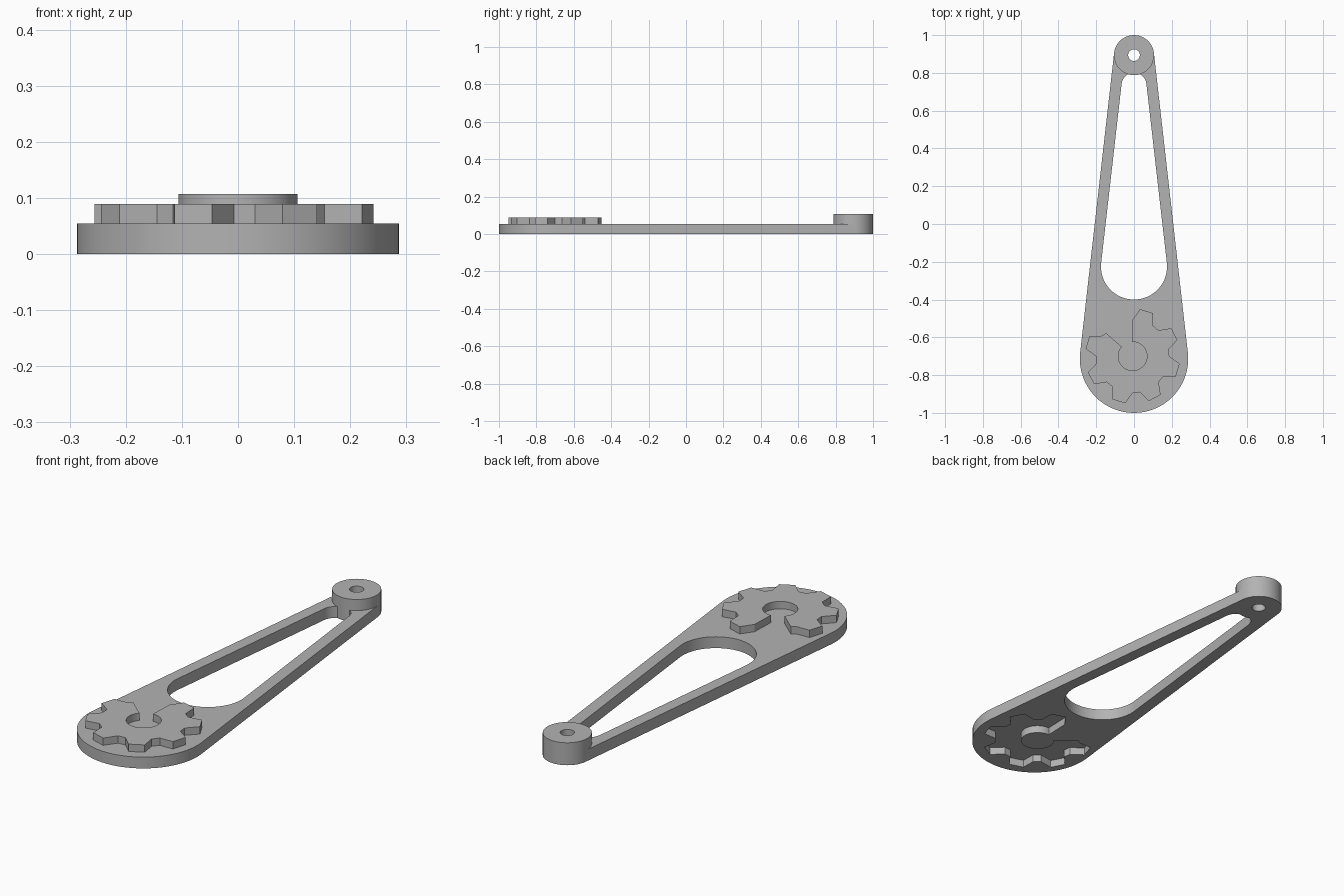
import bpy, bmesh
from math import sin, cos, radians

if "Cube" in bpy.data.objects:
    bpy.data.objects.remove(bpy.data.objects["Cube"])

grey = bpy.data.materials.new("light grey")
grey.use_nodes = True
grey.diffuse_color = (0.45, 0.45, 0.45, 1)
grey.node_tree.nodes["Principled BSDF"].inputs["Base Color"].default_value = grey.diffuse_color

PLATE_TOP, GEAR_TOP, BOSS_TOP = 0.054, 0.089, 0.107
RECESS_DEPTH = 0.036
BOSS_Y, BOSS_R = 0.894, 0.106


def polar(angle, r, x=0, y=0):
    return (x + r * cos(radians(angle)), y + r * sin(radians(angle)))


def arc(start, end, r, x=0, y=0, step=5):
    n = max(1, round(abs(end - start) / step))
    return [polar(start + (end - start) * i / n, r, x, y) for i in range(n + 1)]


def circle(r, y):
    return arc(0, 355, r, 0, y)


def tapered_loop(y_wide, r_wide, y_small, r_small):
    """Two round ends joined by straight tangent sides."""
    return arc(5, 175, r_small, 0, y_small) + arc(175, 365, r_wide, 0, y_wide)


def prism(name, outline, z0, z1):
    bm = bmesh.new()
    face = bm.faces.new([bm.verts.new((x, y, z0)) for x, y in outline])
    top = bmesh.ops.extrude_face_region(bm, geom=[face])["geom"]
    bmesh.ops.translate(bm, vec=(0, 0, z1 - z0),
                        verts=[v for v in top if isinstance(v, bmesh.types.BMVert)])
    bmesh.ops.recalc_face_normals(bm, faces=bm.faces)
    mesh = bpy.data.meshes.new(name)
    bm.to_mesh(mesh)
    bm.free()
    mesh.materials.append(grey)
    ob = bpy.data.objects.new(name, mesh)
    bpy.context.collection.objects.link(ob)
    return ob


def select(ob):
    bpy.ops.object.select_all(action='DESELECT')
    ob.select_set(True)
    bpy.context.view_layer.objects.active = ob


def combine(ob, tool, operation):
    """Apply a boolean and discard the tool."""
    tool.hide_render = True
    mod = ob.modifiers.new(operation.title(), 'BOOLEAN')
    mod.operation, mod.solver, mod.object = operation, 'EXACT', tool
    select(ob)
    bpy.ops.object.modifier_apply(modifier=mod.name)
    bpy.data.objects.remove(tool)


def gear_outline():
    """Seven teeth of an eight-tooth gear, open where the eighth would be."""
    cx, cy = -0.007, -0.70
    points = [polar(139, 0.187, cx, cy)]
    for i in range(7):
        mid = 163 + 45 * i
        for offset, r in ((-17, 0.194), (-8, 0.252), (8, 0.252), (17, 0.194)):
            points.append(polar(mid + offset, r, cx, cy))
    return points + arc(453, 139, 0.076, cx, cy)


# Lever arm with its long tapered window
arm = prism("lever_arm", tapered_loop(-0.713, 0.287, BOSS_Y, BOSS_R), 0, PLATE_TOP)
combine(arm, prism("window_cutter", tapered_loop(-0.225, 0.175, 0.735, 0.066), -0.1, 0.2), 'DIFFERENCE')

# Raised boss with a pin hole
combine(arm, prism("boss", circle(BOSS_R, BOSS_Y), 0, BOSS_TOP), 'UNION')
combine(arm, prism("pin_hole_cutter", circle(0.031, BOSS_Y), -0.1, 0.2), 'DIFFERENCE')

# Gear-shaped recess underneath
combine(arm, prism("recess_cutter", gear_outline(), -0.1, RECESS_DEPTH), 'DIFFERENCE')

# Raised gear on top, slightly sunk into the arm
gear = prism("open_gear", gear_outline(), PLATE_TOP - 0.004, GEAR_TOP)

for ob in (arm, gear):
    select(ob)
    bpy.ops.object.shade_smooth_by_angle(angle=radians(25))
